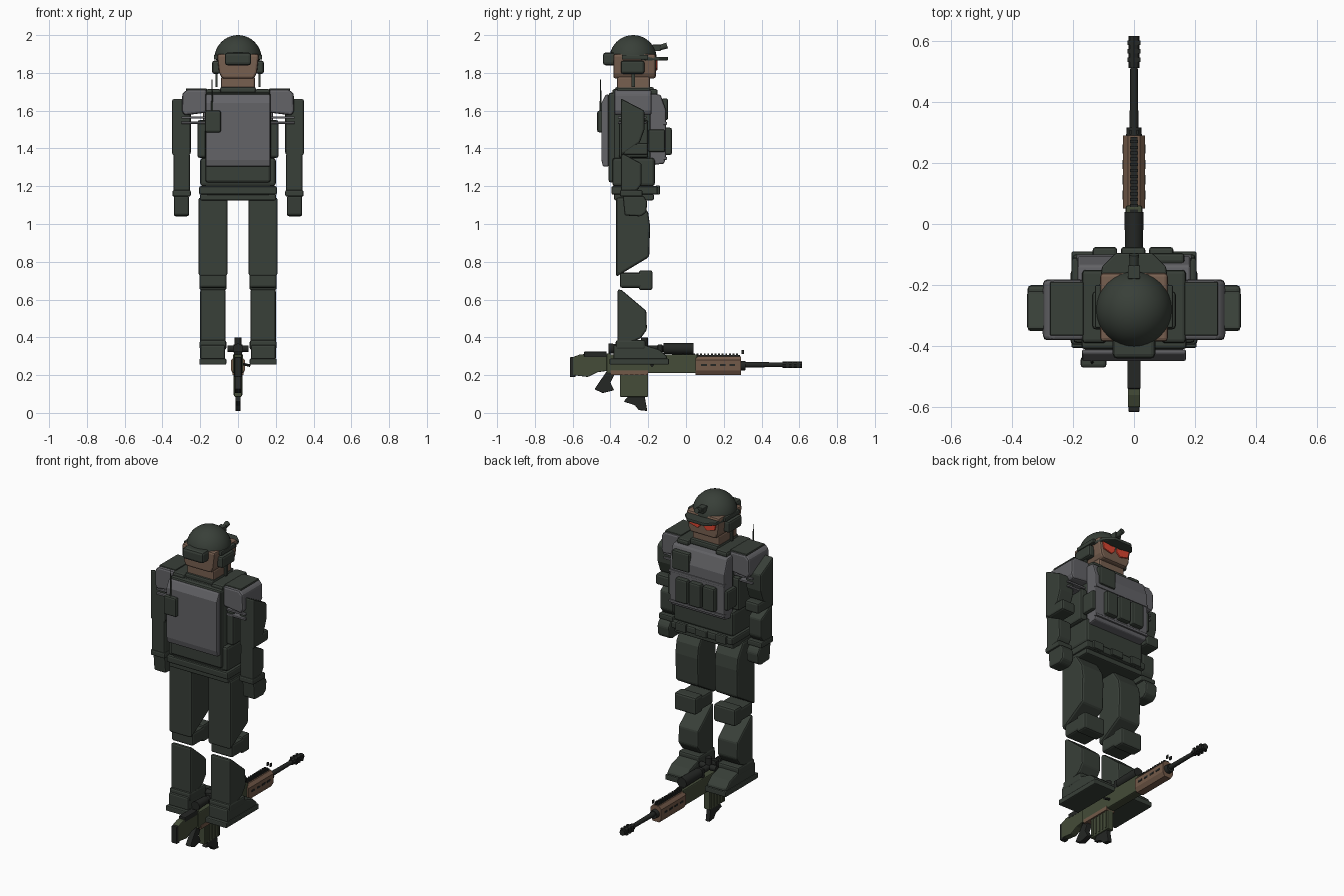
import bpy, bmesh, math
from mathutils import Vector


def mat(name, r, g, b):
    m = bpy.data.materials.new(name)
    m.diffuse_color = (r, g, b, 1)
    return m


DARK = mat("dark green cloth", 0.040, 0.050, 0.040)
GREY = mat("armour grey", 0.125, 0.125, 0.135)
SKIN = mat("brown skin", 0.185, 0.115, 0.080)
RED = mat("red lens", 0.70, 0.06, 0.03)
OLIVE = mat("olive metal", 0.058, 0.072, 0.040)
TAN = mat("tan handguard", 0.17, 0.10, 0.065)
BLACK = mat("gun black", 0.018, 0.020, 0.018)


def finish(name, bm, m, bevel=0.0, mirror=False, smooth=False):
    bmesh.ops.recalc_face_normals(bm, faces=bm.faces)
    me = bpy.data.meshes.new(name)
    bm.to_mesh(me)
    bm.free()
    me.materials.append(m)
    ob = bpy.data.objects.new(name, me)
    bpy.context.collection.objects.link(ob)
    if bevel:
        b = ob.modifiers.new("bevel", "BEVEL")
        b.width, b.segments, b.limit_method = bevel, 2, "ANGLE"
    if mirror:
        ob.modifiers.new("mirror", "MIRROR")
    if smooth:
        bpy.context.view_layer.objects.active = ob
        ob.select_set(True)
        bpy.ops.object.shade_smooth_by_angle(angle=math.radians(40))
        ob.select_set(False)
    return ob


def prism(name, pts, a, b, m, axis="x", bevel=0.008, mirror=False):
    """Extrude a profile: (y, z) along x, (x, z) along y or (x, y) along z."""
    bm = bmesh.new()
    place = {"x": lambda p, t: (t, p[0], p[1]),
             "y": lambda p, t: (p[0], t, p[1]),
             "z": lambda p, t: (p[0], p[1], t)}[axis]
    lo = [bm.verts.new(place(p, a)) for p in pts]
    hi = [bm.verts.new(place(p, b)) for p in pts]
    bm.faces.new(lo)
    bm.faces.new(hi)
    n = len(pts)
    for i in range(n):
        j = (i + 1) % n
        bm.faces.new((lo[i], lo[j], hi[j], hi[i]))
    return finish(name, bm, m, bevel, mirror)


def box(name, x, y, z, m, bevel=0.008, mirror=False):
    pts = [(y[0], z[0]), (y[1], z[0]), (y[1], z[1]), (y[0], z[1])]
    return prism(name, pts, x[0], x[1], m, "x", bevel, mirror)


def rod(name, p, q, r1, r2, m, segs=16, mirror=False):
    p, q = Vector(p), Vector(q)
    bm = bmesh.new()
    bmesh.ops.create_cone(bm, cap_ends=True, segments=segs, radius1=r1, radius2=r2, depth=(q - p).length)
    rot = (q - p).to_track_quat("Z", "Y").to_matrix()
    bmesh.ops.rotate(bm, verts=bm.verts, matrix=rot)
    bmesh.ops.translate(bm, verts=bm.verts, vec=(p + q) / 2)
    return finish(name, bm, m, 0, mirror, True)


# Helmet dome, cut lower at the front than at the back
bm = bmesh.new()
bmesh.ops.create_uvsphere(bm, u_segments=32, v_segments=20, radius=0.125)
bmesh.ops.translate(bm, verts=bm.verts, vec=(0, -0.28, 1.875))
geom = bm.verts[:] + bm.edges[:] + bm.faces[:]
bmesh.ops.bisect_plane(bm, geom=geom, plane_co=(0, -0.28, 1.878), plane_no=(0, 0.2, 1), clear_inner=True)
bmesh.ops.holes_fill(bm, edges=[e for e in bm.edges if e.is_boundary])
finish("helmet", bm, DARK, smooth=True)
prism("helmet_brim", [(-0.115, -0.22), (0.115, -0.22), (0.105, -0.14), (0.06, -0.095),
                      (-0.06, -0.095), (-0.105, -0.14)], 1.865, 1.885, DARK, "z", 0.006)
box("helmet_back_box", (-0.07, 0.07), (-0.44, -0.37), (1.84, 1.908), DARK, 0.015)
box("helmet_mount", (-0.02, 0.02), (-0.18, -0.135), (1.915, 1.95), DARK, 0.004)
rod("helmet_lamp", (0, -0.15, 1.93), (0, -0.10, 1.945), 0.014, 0.016, DARK)
box("helmet_rail", (0.108, 0.128), (-0.34, -0.20), (1.87, 1.895), DARK, 0.005, True)
box("ear_cup", (0.095, 0.137), (-0.345, -0.22), (1.795, 1.865), DARK, 0.012, True)
box("chin_strap", (0.108, 0.12), (-0.288, -0.27), (1.725, 1.80), DARK, 0, True)

# Head, neck and goggles
prism("head", [(-0.085, 1.77), (0.085, 1.77), (0.10, 1.80), (0.112, 1.90), (-0.112, 1.90), (-0.10, 1.80)],
      -0.385, -0.16, SKIN, "y", 0.012)
box("neck", (-0.09, 0.09), (-0.365, -0.19), (1.69, 1.78), SKIN, 0.01)
prism("goggle_lens", [(0.006, 1.835), (0.03, 1.812), (0.085, 1.825), (0.095, 1.868), (0.006, 1.858)],
      -0.165, -0.152, RED, "y", 0.003, True)

# Torso, vest and belt
box("torso", (-0.175, 0.175), (-0.385, -0.18), (1.15, 1.70), DARK, 0.015)
box("collar", (-0.095, 0.095), (-0.375, -0.17), (1.69, 1.725), DARK, 0.01)
box("vest_back", (-0.172, 0.172), (-0.41, -0.37), (1.22, 1.695), DARK, 0.012)
box("shoulder_strap", (0.09, 0.17), (-0.39, -0.15), (1.68, 1.715), DARK, 0.012, True)
box("side_pouch", (0.165, 0.215), (-0.355, -0.20), (1.35, 1.55), DARK, 0.012, True)
box("vest_skirt", (-0.20, 0.20), (-0.39, -0.165), (1.20, 1.35), DARK, 0.015)
box("belt", (-0.207, 0.207), (-0.395, -0.15), (1.155, 1.20), DARK, 0.01)
box("pelvis", (-0.20, 0.20), (-0.38, -0.17), (1.125, 1.16), DARK, 0.008)
box("belt_buckle", (-0.04, 0.04), (-0.16, -0.138), (1.16, 1.20), DARK, 0.005)
box("belt_pouch", (0.10, 0.17), (-0.16, -0.138), (1.155, 1.205), DARK, 0.006, True)

# Back plate, radio and antenna
prism("back_plate", [(-0.41, 1.305), (-0.44, 1.305), (-0.448, 1.34), (-0.448, 1.64), (-0.425, 1.685), (-0.41, 1.685)],
      -0.17, 0.17, GREY, "x", 0.006)
box("radio", (-0.175, -0.09), (-0.47, -0.435), (1.485, 1.60), DARK, 0.01)
rod("antenna", (-0.137, -0.452, 1.59), (-0.137, -0.452, 1.765), 0.006, 0.002, DARK, 8)

# Chest plate and pouches
prism("chest_plate", [(-0.19, 1.31), (-0.115, 1.32), (-0.105, 1.36), (-0.105, 1.60), (-0.135, 1.685), (-0.19, 1.69)],
      -0.185, 0.185, GREY, "x", 0.008)
box("chest_pouch", (0.05, 0.165), (-0.13, -0.095), (1.55, 1.665), DARK, 0.01)
for i in range(3):
    x = -0.135 + 0.092 * i
    box("magazine_pouch", (x, x + 0.08), (-0.12, -0.075), (1.365, 1.51), DARK, 0.01)
box("flank_pouch", (0.15, 0.205), (-0.20, -0.11), (1.38, 1.50), DARK, 0.01, True)
for i in range(2):
    box("chest_strap", (-0.188, 0.188), (-0.12, -0.10), (1.525 - 0.185 * i, 1.54 - 0.185 * i), GREY, 0.003)

# Shoulder pads and arms
prism("shoulder_pad", [(0.165, 1.59), (0.285, 1.575), (0.297, 1.60), (0.295, 1.69), (0.27, 1.712), (0.165, 1.712)],
      -0.38, -0.182, GREY, "y", 0.012, True)
box("shoulder_cap", (0.165, 0.275), (-0.365, -0.19), (1.705, 1.718), DARK, 0.004, True)
for i in range(2):
    box("arm_strap", (0.17, 0.30), (-0.36, -0.21), (1.53 + 0.028 * i, 1.542 + 0.028 * i), GREY, 0.003, True)
prism("upper_arm", [(-0.345, 1.665), (-0.22, 1.60), (-0.22, 1.50), (-0.245, 1.43), (-0.345, 1.36)],
      0.25, 0.35, DARK, "x", 0.01, True)
box("elbow_pad", (0.255, 0.348), (-0.335, -0.20), (1.365, 1.43), DARK, 0.012, True)
prism("forearm", [(-0.345, 1.38), (-0.235, 1.32), (-0.235, 1.21), (-0.26, 1.175), (-0.345, 1.165)],
      0.255, 0.342, DARK, "x", 0.01, True)
box("cuff", (0.25, 0.347), (-0.35, -0.23), (1.145, 1.18), DARK, 0.008, True)
prism("hand", [(-0.335, 1.15), (-0.225, 1.15), (-0.205, 1.12), (-0.21, 1.06), (-0.24, 1.04), (-0.325, 1.045)],
      0.26, 0.34, DARK, "x", 0.01, True)

# Legs and boots
prism("thigh", [(-0.37, 1.14), (-0.25, 1.14), (-0.20, 1.06), (-0.19, 0.99), (-0.195, 0.825), (-0.37, 0.72)],
      0.055, 0.21, DARK, "x", 0.012, True)
box("knee", (0.06, 0.205), (-0.35, -0.22), (0.662, 0.742), DARK, 0.012, True)
box("knee_pad", (0.06, 0.205), (-0.25, -0.177), (0.65, 0.755), DARK, 0.012, True)
prism("shin", [(-0.362, 0.655), (-0.34, 0.65), (-0.21, 0.54), (-0.207, 0.44), (-0.24, 0.395), (-0.362, 0.34)],
      0.065, 0.20, DARK, "x", 0.01, True)
box("boot_cuff", (0.062, 0.203), (-0.372, -0.215), (0.335, 0.385), DARK, 0.01, True)
prism("boot", [(-0.385, 0.28), (-0.10, 0.28), (-0.10, 0.30), (-0.14, 0.335), (-0.22, 0.36), (-0.385, 0.36)],
      0.068, 0.20, DARK, "x", 0.01, True)
box("boot_sole", (0.062, 0.205), (-0.405, -0.09), (0.255, 0.287), DARK, 0.006, True)

# Rifle stock, receiver and grip
prism("stock", [(-0.60, 0.20), (-0.60, 0.295), (-0.56, 0.31), (-0.40, 0.315), (-0.40, 0.225), (-0.47, 0.215), (-0.52, 0.19)],
      -0.02, 0.02, OLIVE, "x", 0.004)
box("butt_pad", (-0.018, 0.018), (-0.615, -0.585), (0.19, 0.295), BLACK, 0.004)
box("cheek_rest", (-0.022, 0.022), (-0.54, -0.42), (0.295, 0.325), BLACK, 0.005)
box("receiver", (-0.027, 0.027), (-0.42, 0.06), (0.21, 0.31), OLIVE, 0.006)
box("receiver_trim", (-0.03, 0.03), (-0.40, -0.20), (0.20, 0.225), TAN, 0.003)
box("magazine", (-0.02, 0.02), (-0.35, -0.20), (0.085, 0.215), OLIVE, 0.005)
for i in range(5):
    y = -0.335 + 0.028 * i
    box("magazine_rib", (-0.024, 0.024), (y, y + 0.01), (0.095, 0.20), OLIVE, 0)
prism("grip", [(-0.42, 0.22), (-0.37, 0.22), (-0.40, 0.16), (-0.38, 0.12), (-0.44, 0.105), (-0.485, 0.125)],
      -0.017, 0.017, BLACK, "x", 0.004)
prism("front_grip", [(-0.30, 0.095), (-0.22, 0.095), (-0.205, 0.01), (-0.25, 0.015), (-0.27, 0.04), (-0.33, 0.06)],
      -0.014, 0.014, BLACK, "x", 0.004)
rod("charging_handle", (0.02, -0.18, 0.26), (0.065, -0.18, 0.25), 0.007, 0.007, BLACK, 8)

# Handguard, rail and barrel
prism("handguard", [(-0.036, 0.225), (-0.022, 0.20), (0.022, 0.20), (0.036, 0.225),
                    (0.036, 0.28), (0.02, 0.298), (-0.02, 0.298), (-0.036, 0.28)], 0.05, 0.29, TAN, "y", 0)
for i in range(4):
    box("handguard_slot", (-0.038, 0.038), (0.08 + 0.05 * i, 0.11 + 0.05 * i), (0.247, 0.258), BLACK, 0)
box("top_rail", (-0.012, 0.012), (-0.40, 0.285), (0.295, 0.306), BLACK, 0)
for i in range(16):
    y = -0.02 + 0.019 * i
    box("rail_tooth", (-0.013, 0.013), (y, y + 0.01), (0.304, 0.314), BLACK, 0)
rod("gas_block", (0, 0.285, 0.25), (0, 0.315, 0.25), 0.026, 0.024, BLACK)
rod("barrel", (0, 0.28, 0.255), (0, 0.53, 0.255), 0.015, 0.012, BLACK)
rod("muzzle_brake", (0, 0.51, 0.255), (0, 0.615, 0.255), 0.018, 0.018, BLACK, 8)
for i in range(3):
    y = 0.53 + 0.028 * i
    box("brake_baffle", (-0.022, 0.022), (y, y + 0.014), (0.238, 0.272), BLACK, 0)
box("front_sight", (0.008, 0.014), (0.293, 0.308), (0.312, 0.332), BLACK, 0, True)

# Scope
rod("scope_tube", (0, -0.40, 0.34), (0, 0.0, 0.34), 0.018, 0.018, BLACK)
rod("scope_bell", (0, -0.12, 0.34), (0, 0.04, 0.34), 0.029, 0.031, BLACK)
rod("scope_eyepiece", (0, -0.41, 0.34), (0, -0.31, 0.34), 0.027, 0.023, BLACK)
rod("scope_side_turret", (-0.055, -0.22, 0.34), (0.055, -0.22, 0.34), 0.018, 0.018, BLACK)
rod("scope_top_turret", (0, -0.22, 0.34), (0, -0.22, 0.398), 0.018, 0.018, BLACK)
for y in (-0.29, -0.15):
    box("scope_ring", (-0.022, 0.022), (y, y + 0.025), (0.30, 0.362), BLACK, 0.004)
